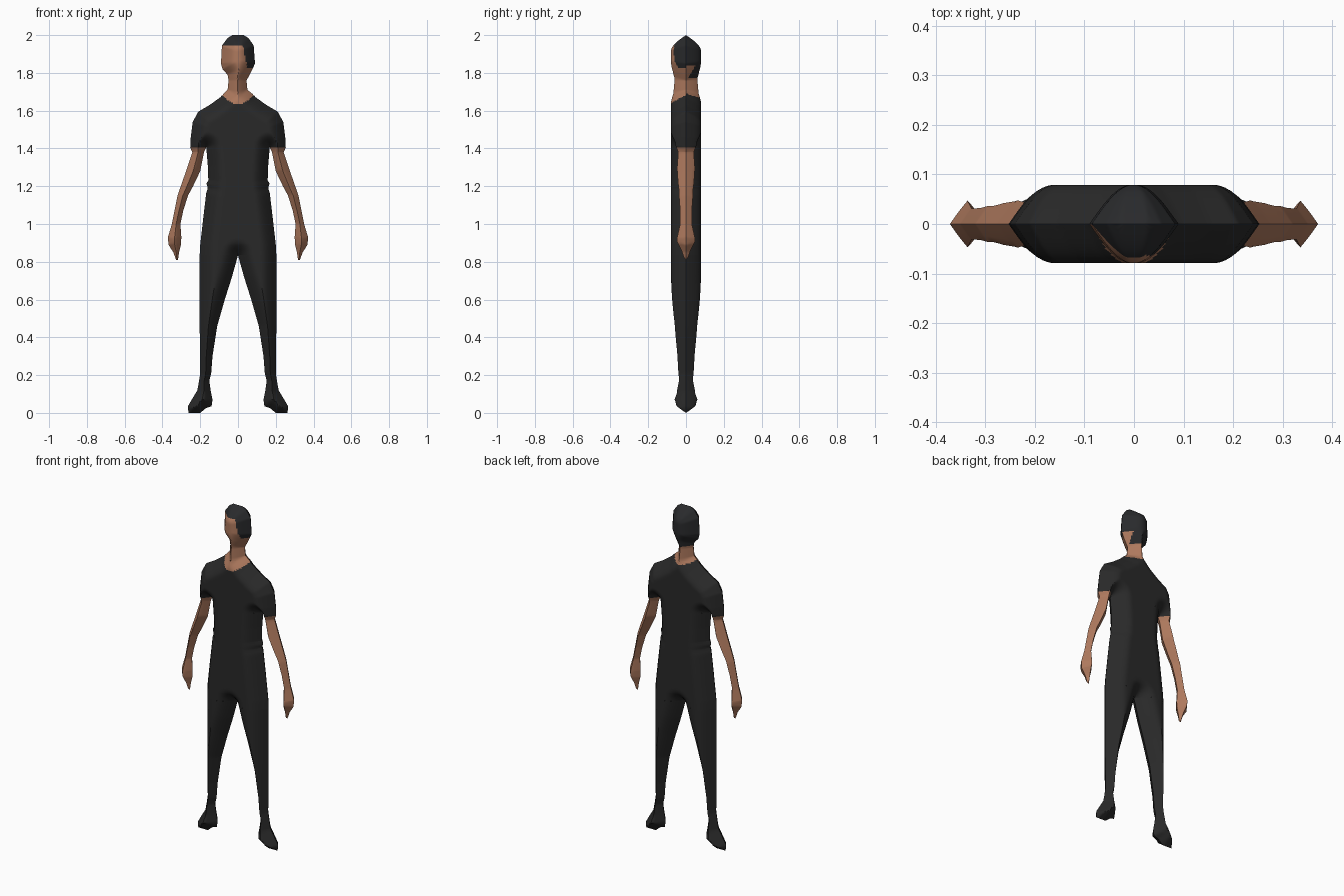
import bpy
import math

cube = bpy.data.objects.get("Cube")
if cube:
    bpy.data.objects.remove(cube, do_unlink=True)


def material(name, rgb):
    mat = bpy.data.materials.new(name)
    mat.use_nodes = True
    colour = (*rgb, 1.0)
    mat.diffuse_color = colour
    mat.node_tree.nodes["Principled BSDF"].inputs["Base Color"].default_value = colour
    return mat


cloth = material("black cloth", (0.022, 0.022, 0.022))
skin = material("tan skin", (0.42, 0.19, 0.11))
hair = material("dark hair", (0.022, 0.023, 0.025))

# Profiles: rows of height, low x, high x
head = [(2.0, -.03, .03), (1.985, -.055, .055), (1.945, -.085, .083), (1.85, -.09, .09),
        (1.82, -.082, .077), (1.79, -.055, .062), (1.76, -.05, .045), (1.71, -.055, .05),
        (1.69, -.075, .075)]


def symmetric(rows):
    return [(z, -x, x) for z, x in rows]


shoulders = symmetric([(1.69, .075), (1.67, .095), (1.63, .15), (1.595, .21), (1.54, .24),
                       (1.46, .25), (1.405, .253)])
torso = symmetric([(1.405, .168), (1.31, .16), (1.23, .157), (1.215, .167), (1.19, .16),
                   (1.165, .168), (1.04, .183), (.89, .2), (.835, .203)])
arm = [(1.405, .168, .253), (1.38, .18, .242), (1.28, .2, .275), (1.2, .238, .303),
       (1.15, .265, .32), (1.07, .29, .336), (1.0, .305, .35), (.93, .3, .371),
       (.89, .302, .368), (.85, .312, .342), (.81, .318, .328)]
leg = [(.835, 0, .203), (.72, .032, .203), (.6, .07, .203), (.46, .11, .203), (.3, .135, .201),
       (.21, .142, .2), (.17, .152, .206), (.12, .145, .215), (.07, .135, .245),
       (.035, .14, .265), (.025, .17, .265), (0, .2, .262)]


def mirrored(rows):
    return [(z, -b, -a) for z, a, b in rows]


# Outline of the whole figure, used to set the thickness everywhere
outline = []
for rows in (head, shoulders, torso, arm, mirrored(arm), leg, mirrored(leg)):
    for (z0, a0, b0), (z1, a1, b1) in zip(rows, rows[1:]):
        outline += [(a0, z0, a1, z1), (b0, z0, b1, z1)]
for rows, end in ((head, 0), (arm, -1), (mirrored(arm), -1), (leg, -1), (mirrored(leg), -1)):
    z, a, b = rows[end]
    outline.append((a, z, b, z))
segments = [(x, z, u - x, w - z, (u - x) ** 2 + (w - z) ** 2) for x, z, u, w in outline]


def thickness(x, z):
    best = 1.0
    for sx, sz, dx, dz, length in segments:
        t = ((x - sx) * dx + (z - sz) * dz) / length
        t = min(1.0, max(0.0, t))
        best = min(best, (x - sx - t * dx) ** 2 + (z - sz - t * dz) ** 2)
    reach = min(1.0, math.sqrt(best) / 0.085)
    return 0.079 * math.sin(reach * math.pi / 2)


def sample(rows, z):
    for (z0, a0, b0), (z1, a1, b1) in zip(rows, rows[1:]):
        if z >= z1:
            t = (z0 - z) / (z0 - z1)
            return a0 + t * (a1 - a0), b0 + t * (b1 - b0)
    return rows[-1][1:]


def inflate(name, rows, step, columns, materials, rule=None):
    """Loft rounded cross-sections through the rows, thick where far from the outline."""
    top, bottom = rows[0][0], rows[-1][0]
    count = math.ceil((top - bottom) / step)
    heights = {top + (bottom - top) * i / count for i in range(count)}
    heights = sorted(heights | {r[0] for r in rows}, reverse=True)
    verts, faces = [], []
    for z in heights:
        a, b = sample(rows, z)
        front = []
        for j in range(columns + 1):
            x = a + (b - a) * (1 - math.cos(math.pi * j / columns)) / 2
            depth = 0.0 if j in (0, columns) else thickness(x, z)
            front.append((x, -depth, z))
        verts += front + [(x, -y, z) for x, y, z in reversed(front[1:-1])]
    ring = columns * 2
    for i in range(len(heights) - 1):
        for j in range(ring):
            k = (j + 1) % ring
            up, low = i * ring, (i + 1) * ring
            faces.append((up + j, low + j, low + k, up + k))
    mesh = bpy.data.meshes.new(name)
    mesh.from_pydata(verts, [], faces)
    for mat in materials:
        mesh.materials.append(mat)
    if rule:
        for face in mesh.polygons:
            c = face.center
            is_front = face.index % ring < columns
            face.material_index = rule(c.x, c.z, is_front)
    obj = bpy.data.objects.new(name, mesh)
    bpy.context.collection.objects.link(obj)
    bpy.ops.object.select_all(action="DESELECT")
    obj.select_set(True)
    bpy.context.view_layer.objects.active = obj
    bpy.ops.object.shade_smooth_by_angle(angle=math.radians(40))


def below_collar(x, z, is_front):
    base = 1.635 if is_front else 1.67
    curve = 7 if is_front else 4
    return z < base + curve * x * x


# Material slots on the head: skin, hair, cloth
def head_rule(x, z, is_front):
    if below_collar(x, z, is_front):
        return 2
    if is_front:
        return int(z > 1.945 or (x > 0.035 + 0.2 * (1.9 - z) and z > 1.825))
    return int(z > (1.84 if x > 0.045 else 1.775))


def shirt_rule(x, z, is_front):
    return int(not below_collar(x, z, is_front))


inflate("head_and_neck", head, 0.006, 40, [skin, hair, cloth], head_rule)
inflate("shirt_shoulders", shoulders, 0.006, 64, [cloth, skin], shirt_rule)
inflate("torso", torso, 0.015, 40, [cloth])
for side, flip in (("left", list), ("right", mirrored)):
    inflate(side + "_arm", flip(arm), 0.012, 16, [skin])
    inflate(side + "_leg", flip(leg), 0.015, 20, [cloth])
